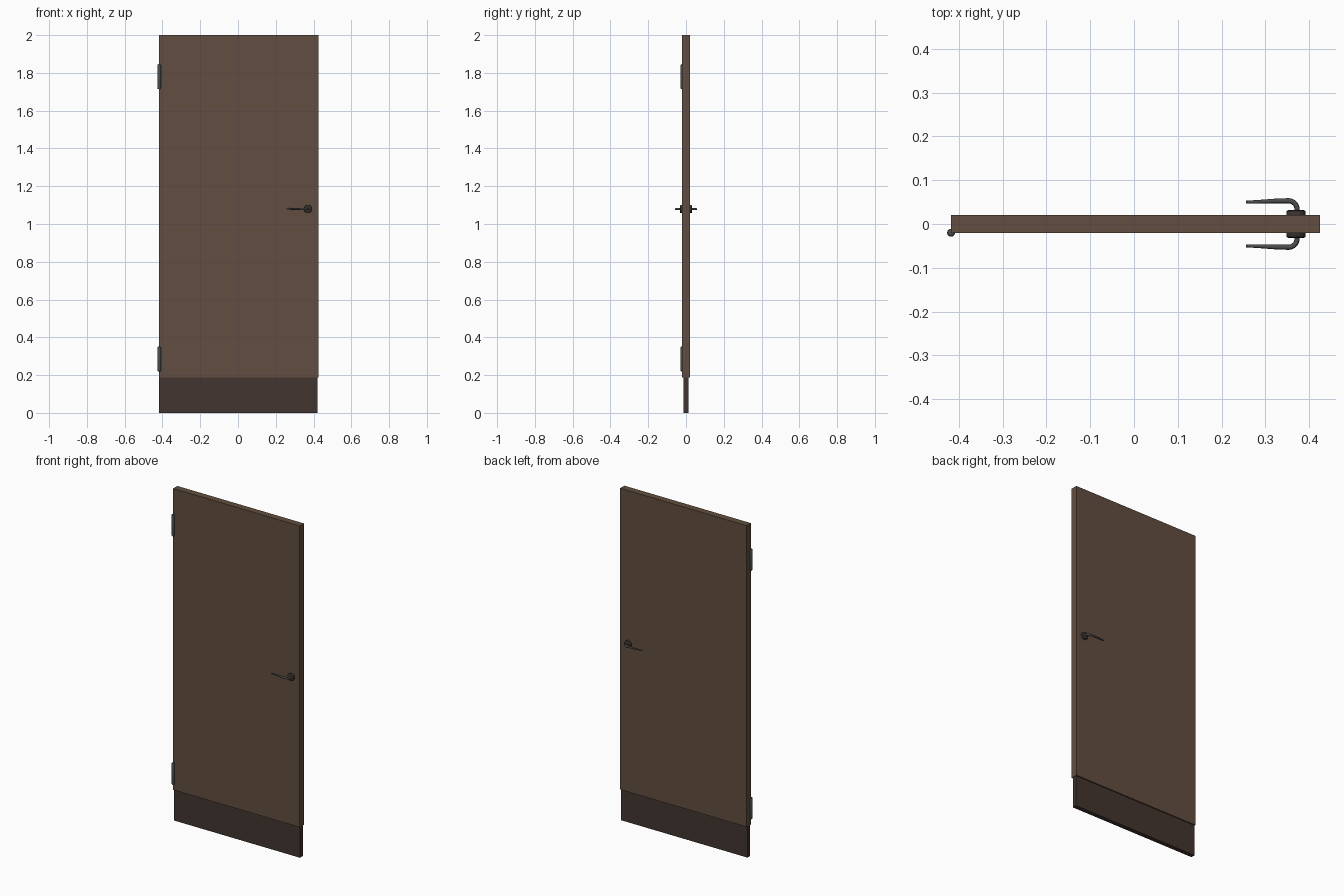
import bpy, bmesh, math
from mathutils import Matrix

if "Cube" in bpy.data.objects:
    bpy.data.objects.remove(bpy.data.objects["Cube"])


def material(name, rgb):
    m = bpy.data.materials.new(name)
    m.diffuse_color = (*rgb, 1)
    m.use_nodes = True
    m.node_tree.nodes["Principled BSDF"].inputs["Base Color"].default_value = m.diffuse_color
    return m


BROWN = material("door brown", (0.122, 0.076, 0.050))
DARK = material("kick plate dark brown", (0.055, 0.035, 0.028))
STEEL = material("lever steel", (0.075, 0.072, 0.070))
ROSE = material("rosette dark metal", (0.042, 0.033, 0.028))
HINGE = material("hinge grey", (0.070, 0.080, 0.080))


def finish(bm, name, mat):
    me = bpy.data.meshes.new(name)
    bm.to_mesh(me)
    bm.free()
    ob = bpy.data.objects.new(name, me)
    bpy.context.collection.objects.link(ob)
    me.materials.append(mat)
    return ob


def smooth(ob):
    bpy.ops.object.select_all(action='DESELECT')
    ob.select_set(True)
    bpy.context.view_layer.objects.active = ob
    bpy.ops.object.shade_smooth_by_angle(angle=math.radians(35))


def box(name, lo, hi, mat):
    bm = bmesh.new()
    bmesh.ops.create_cube(bm, size=1)
    for v in bm.verts:
        v.co = [lo[i] + (v.co[i] + 0.5) * (hi[i] - lo[i]) for i in range(3)]
    return finish(bm, name, mat)


def turned(name, profile, matrix, mat, sides=24):
    # Lathe a (radius, height) profile around local z
    bm = bmesh.new()
    rings = []
    for r, h in profile:
        rings.append([bm.verts.new((r * math.cos(2 * math.pi * i / sides),
                                    r * math.sin(2 * math.pi * i / sides), h))
                      for i in range(sides)])
    for a, b in zip(rings, rings[1:]):
        for i in range(sides):
            j = (i + 1) % sides
            bm.faces.new((a[i], a[j], b[j], b[i]))
    bm.faces.new(rings[0][::-1])
    bm.faces.new(rings[-1])
    bm.transform(matrix)
    ob = finish(bm, name, mat)
    smooth(ob)
    return ob


# Door leaf and the thinner panel under it
box("door_leaf", (-0.418, -0.02, 0.187), (0.425, 0.02, 2.0), BROWN)
box("kick_panel", (-0.418, -0.013, 0.0), (0.422, 0.013, 0.19), DARK)

# Hinge barrels with rounded ends
for label, z in (("lower", 0.285), ("upper", 1.78)):
    turned(label + "_hinge",
           [(0.004, -0.066), (0.0075, -0.064), (0.009, -0.059),
            (0.009, 0.059), (0.0075, 0.064), (0.004, 0.066)],
           Matrix.Translation((-0.4175, -0.020, z)), HINGE)

# Rosette and tapered bent lever on each face
HX, HZ = 0.370, 1.079
for label, s in (("front", -1), ("back", 1)):
    turned(label + "_rosette",
           [(0.022, 0.018), (0.022, 0.028), (0.021, 0.030), (0.018, 0.0315)],
           Matrix.Translation((HX, 0, HZ)) @ Matrix.Rotation(-s * math.pi / 2, 4, 'X'), ROSE)

    # Path points: x, distance from door centre, height, radius
    path = [(0.372, 0.028, HZ, 0.0060)]
    for i in range(9):
        a = math.radians(90 * i / 8)
        path.append((0.352 + 0.020 * math.cos(a), 0.035 + 0.018 * math.sin(a), HZ, 0.0060))
    path += [(0.320, 0.0525, HZ + 0.0005, 0.0052),
             (0.285, 0.0508, HZ + 0.0005, 0.0042),
             (0.256, 0.0497, HZ + 0.0005, 0.0034)]
    cu = bpy.data.curves.new(label + "_lever", 'CURVE')
    cu.dimensions = '3D'
    cu.bevel_depth = 1.0
    cu.bevel_resolution = 4
    cu.use_fill_caps = True
    sp = cu.splines.new('POLY')
    sp.points.add(len(path) - 1)
    for p, (x, d, z, r) in zip(sp.points, path):
        p.co = (x, s * d, z, 1)
        p.radius = r
    cu.materials.append(STEEL)
    ob = bpy.data.objects.new(label + "_lever", cu)
    bpy.context.collection.objects.link(ob)
    bpy.ops.object.select_all(action='DESELECT')
    ob.select_set(True)
    bpy.context.view_layer.objects.active = ob
    bpy.ops.object.convert(target='MESH')
    smooth(bpy.context.view_layer.objects.active)
